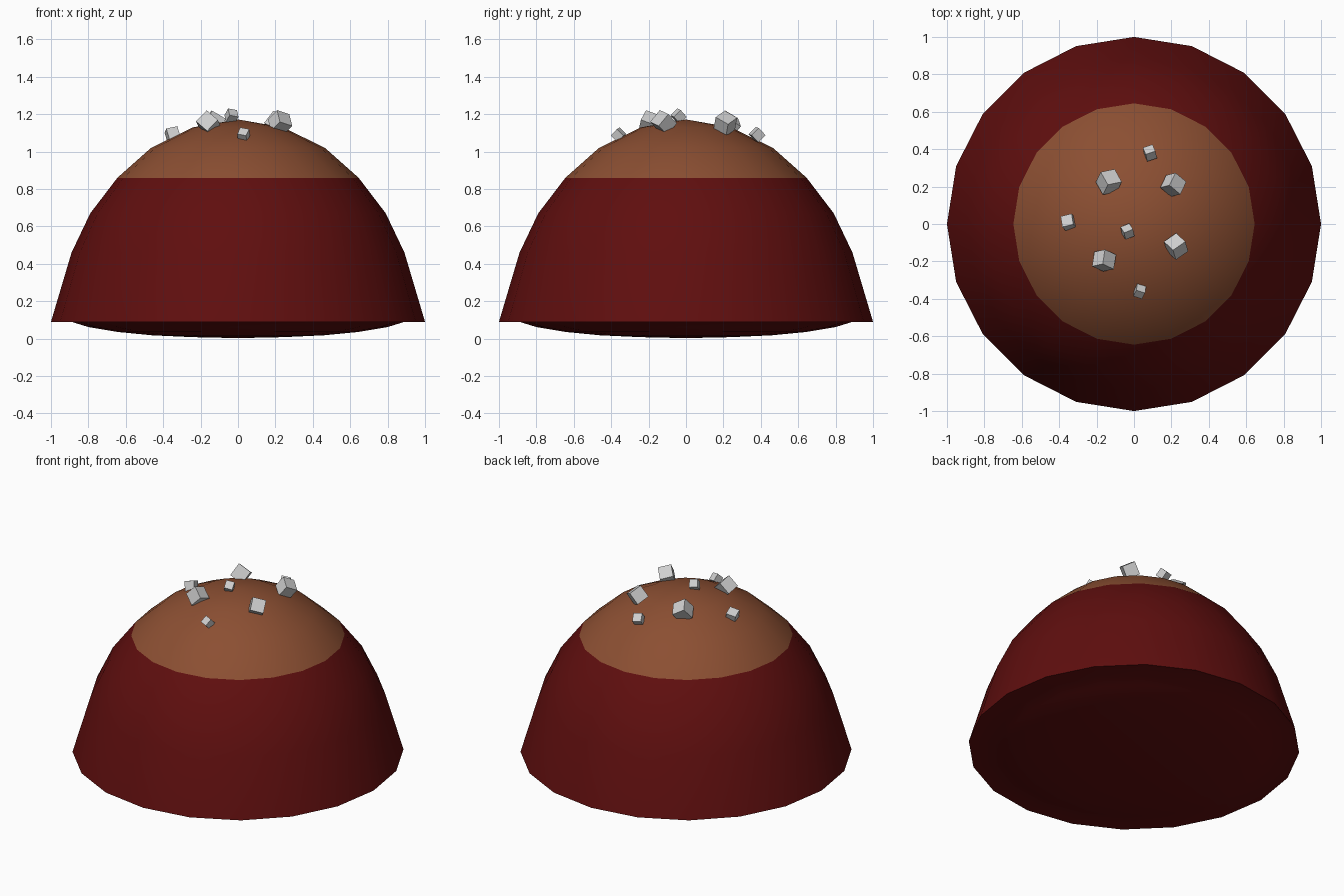
import bpy, bmesh, math
from mathutils import Matrix, Euler

if "Cube" in bpy.data.objects:
    bpy.data.objects.remove(bpy.data.objects["Cube"], do_unlink=True)


def material(name, rgb):
    m = bpy.data.materials.new(name)
    m.use_nodes = True
    m.diffuse_color = (*rgb, 1)
    bsdf = next(n for n in m.node_tree.nodes if n.type == 'BSDF_PRINCIPLED')
    bsdf.inputs["Base Color"].default_value = (*rgb, 1)
    return m


dark_red = material("dark red", (0.115, 0.0045, 0.0045))
brown = material("brown", (0.26, 0.078, 0.032))
light_grey = material("light grey", (0.62, 0.62, 0.62))


def add_object(name, bm, mats):
    me = bpy.data.meshes.new(name)
    bm.normal_update()
    bm.to_mesh(me)
    bm.free()
    for m in mats:
        me.materials.append(m)
    ob = bpy.data.objects.new(name, me)
    bpy.context.collection.objects.link(ob)
    return ob


# Dome: a 20-sided lathe from the bottom pole, around the rim, to the top pole
SIDES = 20
TOPPING_Z = 0.86
profile = [(0, 0.003), (0.24, 0.008), (0.46, 0.018), (0.645, 0.036), (0.80, 0.062),
           (0.89, 0.09), (1.0, 0.09), (0.89, 0.46), (0.79, 0.67),
           (0.645, TOPPING_Z), (0.465, 1.02), (0.24, 1.13), (0, 1.172)]
bm = bmesh.new()
rings = []
for r, z in profile:
    n = SIDES if r else 1
    rings.append([bm.verts.new((r * math.cos(math.tau * i / SIDES),
                                r * math.sin(math.tau * i / SIDES), z)) for i in range(n)])
for low, high in zip(rings, rings[1:]):
    for i in range(SIDES):
        j = i + 1
        corners = [low[i % len(low)], low[j % len(low)], high[j % len(high)], high[i % len(high)]]
        face = bm.faces.new(list(dict.fromkeys(corners)))
        # brown above the topping line, dark red below
        face.material_index = int(face.calc_center_median().z > TOPPING_Z)
bmesh.ops.recalc_face_normals(bm, faces=bm.faces)
dome = add_object("dome", bm, [dark_red, brown])
bpy.context.view_layer.objects.active = dome
dome.select_set(True)
bpy.ops.object.shade_smooth_by_angle(angle=math.radians(45))
dome.select_set(False)

# Sprinkled cubes: x, y, z, size, tilt in degrees
crumbs = [
    (0.085, 0.38, 1.09, 0.055, (-45, 5, 18)),
    (-0.135, 0.225, 1.145, 0.088, (-32, 30, 12)),
    (0.21, 0.21, 1.15, 0.083, (-30, 25, -40)),
    (-0.35, 0.01, 1.09, 0.062, (-22, -12, 14)),
    (-0.035, -0.04, 1.19, 0.052, (-45, 10, 22)),
    (-0.16, -0.195, 1.152, 0.083, (-25, 38, -25)),
    (0.225, -0.12, 1.155, 0.083, (-38, 15, 35)),
    (0.03, -0.36, 1.09, 0.05, (-45, 10, -18)),
]
for k, (x, y, z, size, tilt) in enumerate(crumbs, 1):
    bm = bmesh.new()
    rot = Euler([math.radians(a) for a in tilt]).to_matrix().to_4x4()
    bmesh.ops.create_cube(bm, size=size, matrix=Matrix.Translation((x, y, z)) @ rot)
    add_object(f"crumb_{k}", bm, [light_grey])
